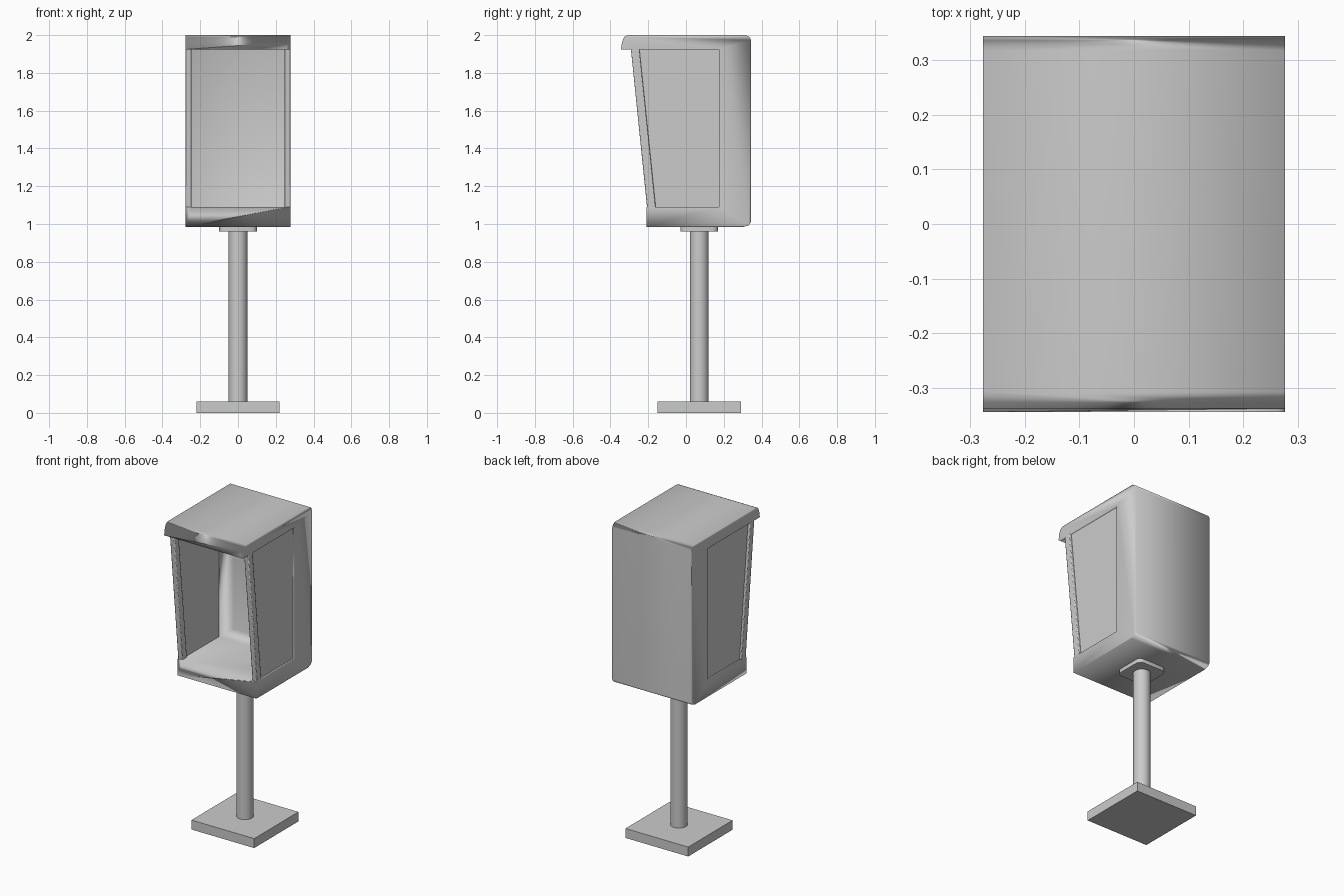
import bpy, bmesh, math

if "Cube" in bpy.data.objects:
    bpy.data.objects.remove(bpy.data.objects["Cube"])


def extrude_x(name, profile, x0, x1):
    """Solid from a (y, z) outline running from x0 to x1."""
    bm = bmesh.new()
    face = bm.faces.new([bm.verts.new((x0, y, z)) for y, z in profile])
    ext = bmesh.ops.extrude_face_region(bm, geom=[face])
    for v in ext["geom"]:
        if isinstance(v, bmesh.types.BMVert):
            v.co.x = x1
    bmesh.ops.recalc_face_normals(bm, faces=bm.faces)
    mesh = bpy.data.meshes.new(name)
    bm.to_mesh(mesh)
    bm.free()
    ob = bpy.data.objects.new(name, mesh)
    bpy.context.collection.objects.link(ob)
    return ob


def box(name, x0, x1, y0, y1, z0, z1):
    return extrude_x(name, [(y0, z0), (y1, z0), (y1, z1), (y0, z1)], x0, x1)


def mirror_x(ob):
    ob.modifiers.new("mirror", "MIRROR").use_axis[0] = True


def smooth(ob, angle=35):
    bpy.ops.object.select_all(action="DESELECT")
    ob.select_set(True)
    bpy.context.view_layer.objects.active = ob
    bpy.ops.object.shade_smooth_by_angle(angle=math.radians(angle))


W, FLOOR, CEIL = 0.277, 1.09, 1.925
POLE_Y = 0.07

# hood shell: roof, back, cheeks and tray in one side outline
shell = extrude_x("hood_shell", [
    (-0.21, 0.985), (0.305, 0.985), (0.332, 0.993), (0.345, 1.012),
    (0.345, 1.972), (0.337, 1.989), (0.318, 2.0), (-0.308, 2.0),
    (-0.327, 1.99), (-0.338, 1.965), (-0.345, CEIL), (-0.29, CEIL),
    (-0.21, FLOOR)], -W, W)

# cutters: inner cavity and the open side windows
cavity = box("cavity_cutter", -0.248, 0.248, -0.6, 0.31, FLOOR, CEIL)
windows = box("window_cutter", -0.5, 0.5, -0.6, 0.175, FLOOR, CEIL)
for cutter in (cavity, windows):
    cutter.hide_render = True
    cutter.hide_viewport = True
    cut = shell.modifiers.new(cutter.name, "BOOLEAN")
    cut.operation = "DIFFERENCE"
    cut.solver = "EXACT"
    cut.object = cutter
for p in shell.data.polygons:
    p.use_smooth = True
shell.modifiers.new("weighted", "WEIGHTED_NORMAL")

# side panes
pane = extrude_x("side_pane", [
    (-0.255, CEIL), (0.176, CEIL), (0.176, FLOOR), (-0.17, FLOOR)],
    0.255, 0.263)
mirror_x(pane)

# sloping front posts
post = extrude_x("front_post", [
    (-0.292, CEIL + 0.004), (-0.247, CEIL + 0.004),
    (-0.16, FLOOR - 0.004), (-0.206, FLOOR - 0.004)], 0.245, W)
bev = post.modifiers.new("bevel", "BEVEL")
bev.width = 0.005
bev.segments = 2
mirror_x(post)
smooth(post)

# mounting plate with clipped corners
plate = box("mounting_plate", -0.1, 0.1, POLE_Y - 0.1, POLE_Y + 0.1, 0.96, 0.987)
bm = bmesh.new()
bm.from_mesh(plate.data)
uprights = [e for e in bm.edges
            if abs(e.verts[0].co.z - e.verts[1].co.z) > 0.01]
bmesh.ops.bevel(bm, geom=uprights, offset=0.03, segments=3, profile=0.5,
                affect="EDGES")
bm.to_mesh(plate.data)
bm.free()
smooth(plate)

# pole
bpy.ops.mesh.primitive_cylinder_add(vertices=32, radius=0.05, depth=0.91,
                                    location=(0, POLE_Y, 0.51))
pole = bpy.context.object
pole.name = "pole"
smooth(pole)

# foot slab
box("foot_slab", -0.22, 0.22, POLE_Y - 0.222, POLE_Y + 0.222, 0, 0.06)
